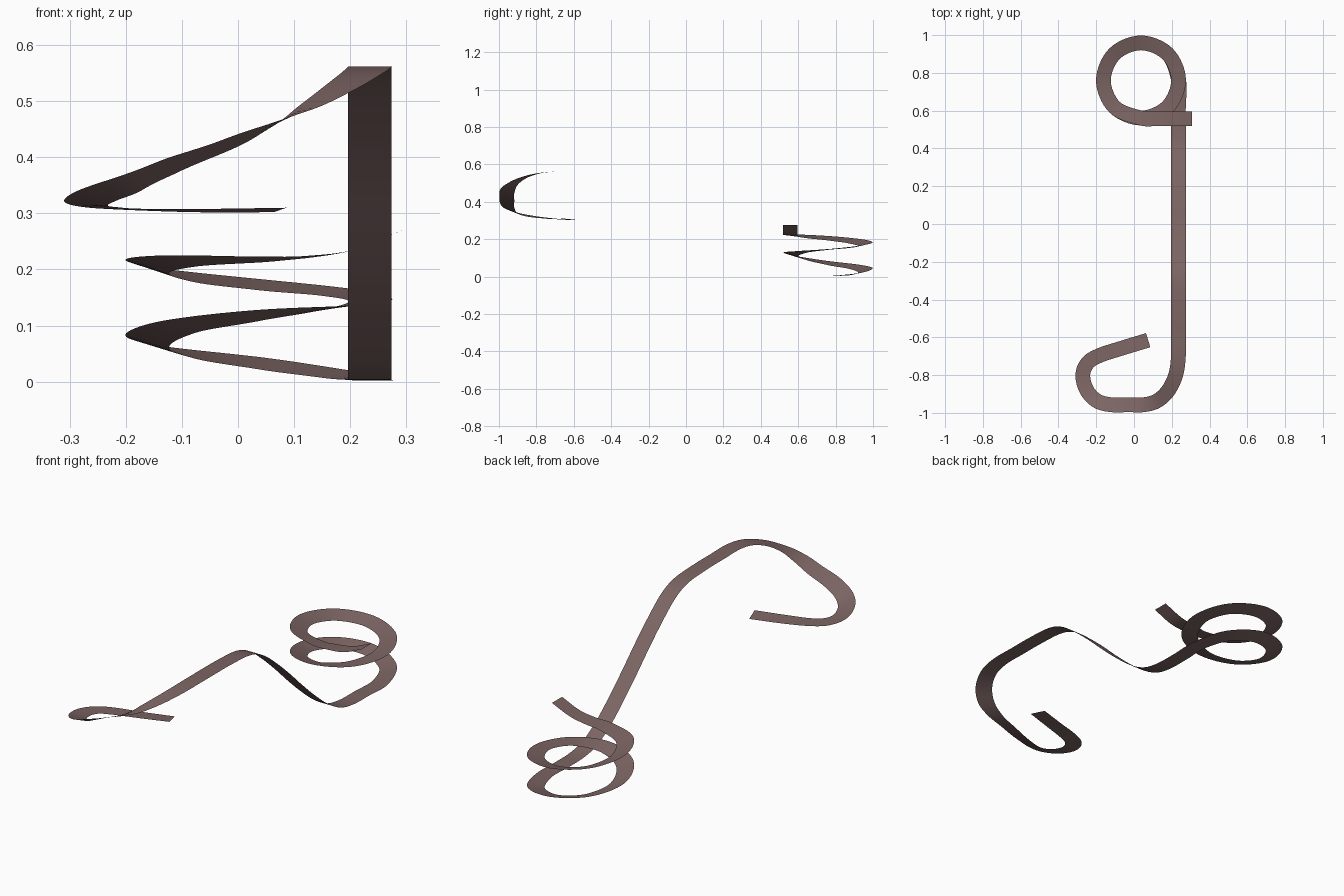
import bpy, bmesh, math
from mathutils import Vector

HALF = 0.039   # half width of the ribbon
STEPS = 8      # samples between control points

# Hook: x, y, z, bank (rise of the outer edge)
path = [
    (0.075, -0.615, 0.306, -0.004), (-0.06, -0.656, 0.305, -0.003),
    (-0.18, -0.695, 0.307, -0.001), (-0.245, -0.735, 0.311, 0.0),
    (-0.271, -0.80, 0.318, 0.004), (-0.25, -0.88, 0.332, 0.009),
    (-0.195, -0.937, 0.352, 0.013), (-0.12, -0.957, 0.384, 0.015),
    (-0.03, -0.957, 0.418, 0.012), (0.05, -0.957, 0.452, 0.007),
    (0.121, -0.937, 0.487, 0.001), (0.181, -0.882, 0.523, 0.0),
    (0.221, -0.798, 0.550, 0.0), (0.235, -0.70, 0.561, 0.0),
]

# Straight S-shaped drop: y, z
for y, z in [(-0.58, 0.561), (-0.45, 0.560), (-0.3, 0.55), (-0.2, 0.513), (-0.1, 0.438),
             (0, 0.35), (0.1, 0.255), (0.2, 0.165), (0.3, 0.085), (0.4, 0.028),
             (0.5, 0.006), (0.62, 0.003)]:
    path.append((0.235, y, z, 0.0))

# Rising spiral: height and bank every 45 degrees
heights = [0.003, 0.013, 0.033, 0.052, 0.072, 0.098, 0.118, 0.132,
           0.145, 0.159, 0.173, 0.189, 0.205, 0.215, 0.218]
banks = [0.0, 0.006, 0.011, 0.011, 0.011, 0.011, 0.010, 0.004,
         0.002, 0.006, 0.010, 0.012, 0.012, 0.010, 0.005]
for i, (z, b) in enumerate(zip(heights, banks)):
    a = math.radians(45 * i)
    path.append((0.037 + 0.199 * math.cos(a), 0.76 + 0.199 * math.sin(a), z, b))

# Exit ramp
path += [(0.12, 0.558, 0.222, 0.002), (0.21, 0.557, 0.236, 0.0), (0.306, 0.557, 0.276, 0.0)]


def smooth_path(points):
    """Catmull-Rom samples through the points."""
    pts = [Vector(p) for p in points]
    pts = [2 * pts[0] - pts[1]] + pts + [2 * pts[-1] - pts[-2]]
    out = []
    for p0, p1, p2, p3 in zip(pts, pts[1:], pts[2:], pts[3:]):
        for s in range(STEPS):
            t = s / STEPS
            out.append(0.5 * (2 * p1 + (p2 - p0) * t + (2 * p0 - 5 * p1 + 4 * p2 - p3) * t * t
                              + (3 * p1 - p0 - 3 * p2 + p3) * t ** 3))
    return out + [pts[-2]]


# Sweep a flat strip along the path
samples = smooth_path(path)
bm = bmesh.new()
rows = []
for i, p in enumerate(samples):
    d = samples[min(i + 1, len(samples) - 1)] - samples[max(i - 1, 0)]
    side = Vector((d.y, -d.x, 0)).normalized() * HALF
    side.z = p[3]
    c = Vector(p[:3])
    left, right = c - side, c + side
    left.z, right.z = max(left.z, 0), max(right.z, 0)
    rows.append((bm.verts.new(left), bm.verts.new(right)))
for (l0, r0), (l1, r1) in zip(rows, rows[1:]):
    bm.faces.new((l0, r0, r1, l1)).smooth = True

mesh = bpy.data.meshes.new("track_ribbon")
bm.to_mesh(mesh)
bm.free()
ribbon = bpy.data.objects.new("track_ribbon", mesh)
bpy.context.collection.objects.link(ribbon)

mat = bpy.data.materials.new("dusty_brown")
mat.diffuse_color = (0.2, 0.13, 0.125, 1)
mesh.materials.append(mat)
